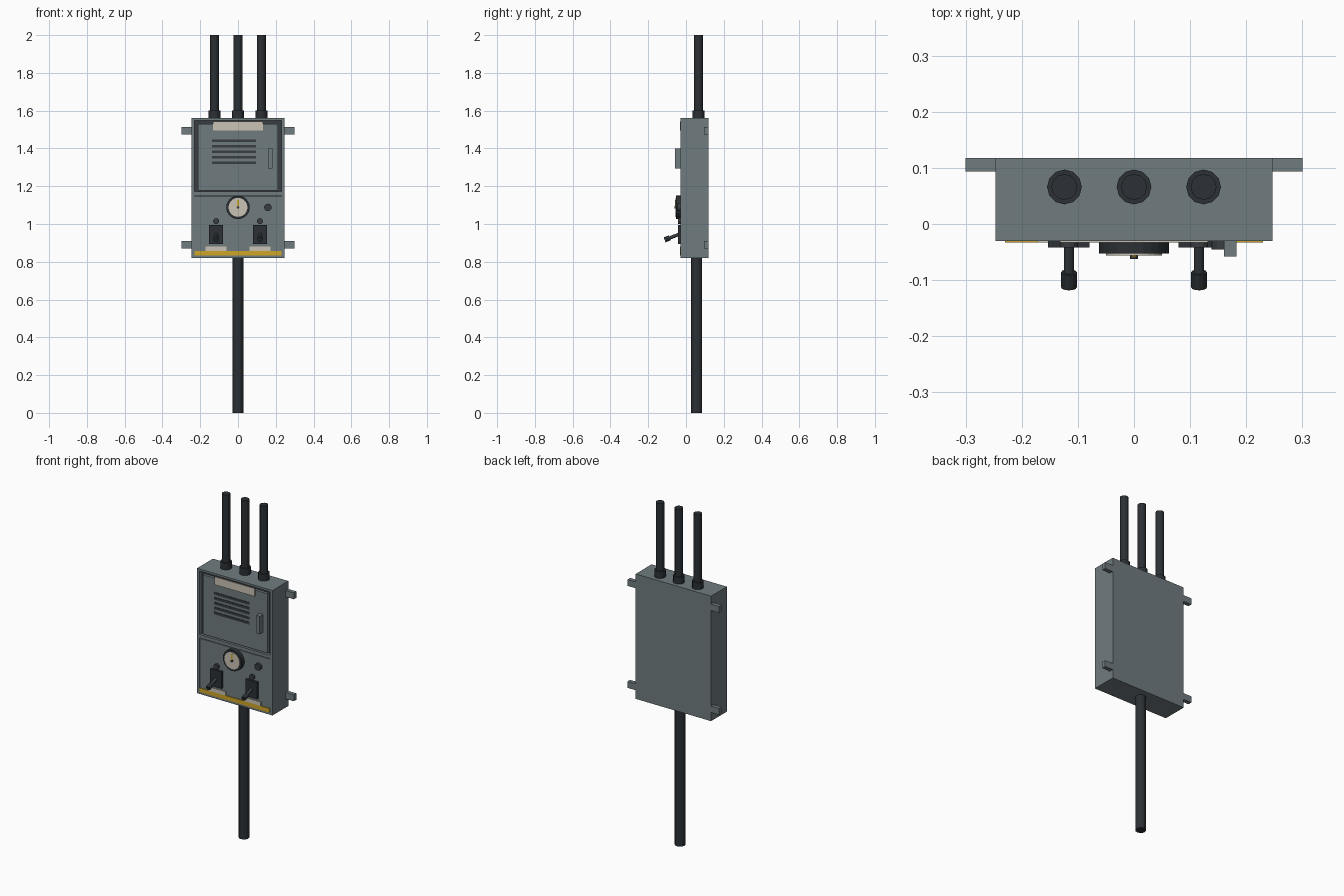
import bpy
from math import pi
from mathutils import Vector

if "Cube" in bpy.data.objects:
    bpy.data.objects.remove(bpy.data.objects["Cube"])


def material(name, rgb):
    mat = bpy.data.materials.new(name)
    mat.use_nodes = True
    mat.diffuse_color = (*rgb, 1)
    mat.node_tree.nodes["Principled BSDF"].inputs["Base Color"].default_value = (*rgb, 1)
    return mat


STEEL = material("grey steel", (0.16, 0.20, 0.215))
DARK = material("dark metal", (0.04, 0.048, 0.055))
PIPE = material("black conduit", (0.025, 0.03, 0.035))
CREAM = material("cream plate", (0.60, 0.55, 0.46))
GOLD = material("warning yellow", (0.62, 0.38, 0.02))


def box(name, x, y, z, mat):
    """Box from (low, high) ranges on each axis."""
    bpy.ops.mesh.primitive_cube_add(size=1, location=[sum(r) / 2 for r in (x, y, z)])
    ob = bpy.context.object
    ob.name = name
    ob.scale = [r[1] - r[0] for r in (x, y, z)]
    bpy.ops.object.transform_apply(location=False, rotation=False)
    ob.data.materials.append(mat)
    return ob


def rod(name, start, end, radius, mat, sides=12):
    """Faceted cylinder between two points."""
    a, b = Vector(start), Vector(end)
    bpy.ops.mesh.primitive_cylinder_add(vertices=sides, radius=radius,
                                        depth=(b - a).length, location=(a + b) / 2)
    ob = bpy.context.object
    ob.name = name
    ob.rotation_euler = (b - a).to_track_quat("Z", "Y").to_euler()
    ob.data.materials.append(mat)
    return ob


# Cabinet shell with a raised rim
FRONT, BACK, BOTTOM, TOP, HALF = -0.03, 0.118, 0.82, 1.56, 0.247
box("cabinet_body", (-HALF, HALF), (0, BACK), (BOTTOM, TOP), STEEL)
box("rim_top", (-HALF, HALF), (FRONT, 0), (1.548, TOP), STEEL)
box("rim_bottom", (-HALF, HALF), (FRONT, 0), (BOTTOM, 0.832), STEEL)
for side, s in (("left", 1), ("right", -1)):
    box("rim_" + side, sorted((s * 0.23, s * HALF)), (FRONT, 0), (0.832, 1.548), STEEL)

# Door set in a dark surround, above the control panel
box("door_surround", (-0.23, 0.23), (-0.01, 0), (1.155, 1.548), DARK)
box("door", (-0.212, 0.212), (-0.026, -0.01), (1.178, 1.53), STEEL)
box("door_sill", (-0.23, 0.23), (-0.03, 0), (1.152, 1.172), STEEL)
box("control_panel", (-0.23, 0.23), (-0.028, 0), (0.832, 1.148), STEEL)
box("door_label", (-0.132, 0.132), (-0.033, -0.026), (1.495, 1.542), CREAM)
box("door_handle", (0.16, 0.183), (-0.058, -0.026), (1.295, 1.40), STEEL)
for i in range(5):
    z = 1.44 - i * 0.029
    box(f"vent_slot_{i + 1}", (-0.137, 0.095), (-0.029, -0.026), (z - 0.007, z + 0.007), DARK)

# Pressure gauge with a pointer
GAUGE = 1.088
rod("gauge_bezel", (0, -0.028, GAUGE), (0, -0.053, GAUGE), 0.062, PIPE, 24)
rod("gauge_face", (0, -0.053, GAUGE), (0, -0.056, GAUGE), 0.05, CREAM, 24)
box("gauge_needle", (-0.004, 0.004), (-0.059, -0.056), (GAUGE, GAUGE + 0.04), GOLD)
rod("gauge_hub", (0, -0.056, GAUGE), (0, -0.062, GAUGE), 0.007, DARK)
rod("indicator_lamp", (0.158, -0.028, GAUGE), (0.158, -0.045, GAUGE), 0.02, DARK)

# Two matching lever switches, plus the wall brackets
for side, s in (("left", 1), ("right", -1)):
    x = s * 0.116
    rod("switch_lamp_" + side, (x, -0.028, 1.015), (x, -0.042, 1.015), 0.016, DARK)
    box("switch_plate_" + side, (x - 0.037, x + 0.037), (-0.042, -0.028), (0.895, 0.995), PIPE)
    rod("lever_" + side, (x, -0.038, 0.945), (x, -0.1, 0.921), 0.009, DARK)
    rod("lever_grip_" + side, (x, -0.086, 0.927), (x, -0.113, 0.916), 0.014, PIPE)
    box("switch_label_" + side, (x - 0.056, x + 0.056), (-0.033, -0.028), (0.857, 0.88), CREAM)
    for level, z in (("upper", 1.494), ("lower", 0.89)):
        box(f"{level}_bracket_{side}", sorted((s * 0.24, s * 0.3)), (0.094, BACK),
            (z - 0.019, z + 0.019), STEEL)
box("warning_stripe", (-0.23, 0.23), (-0.033, -0.028), (0.833, 0.857), GOLD)

# Conduits above and below
for i, x in enumerate((-0.124, 0, 0.124)):
    rod(f"conduit_collar_{i + 1}", (x, 0.066, TOP), (x, 0.066, 1.6), 0.031, PIPE)
    rod(f"upper_conduit_{i + 1}", (x, 0.066, TOP), (x, 0.066, 2), 0.023, PIPE)
rod("lower_conduit", (0, 0.056, 0), (0, 0.056, BOTTOM), 0.029, PIPE)
